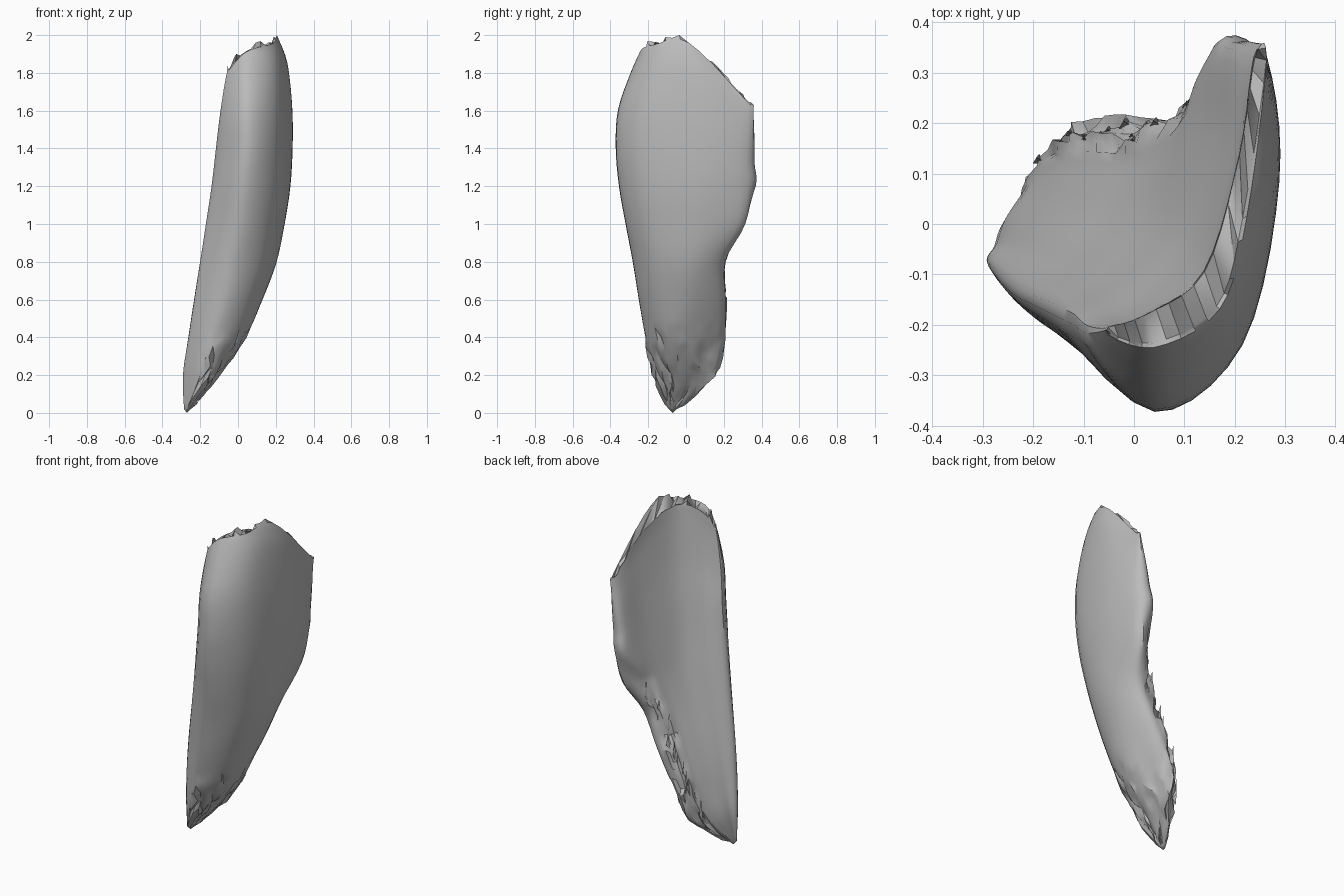
import bpy, bmesh, math, random
from mathutils import Vector

random.seed(4)
cube = bpy.data.objects.get("Cube")
if cube:
    bpy.data.objects.remove(cube)

grey = bpy.data.materials.new("stone grey")
grey.use_nodes = True
COL = (0.5, 0.5, 0.5, 1)
grey.diffuse_color = COL
grey.node_tree.nodes["Principled BSDF"].inputs["Base Color"].default_value = COL

# Cross-sections: height, then x,y of left edge, front, right, outer back, inner back, inner middle
SECTIONS = [
    (0.02, -.285, -.08, -.27, -.09, -.25, -.065, -.255, -.05, -.27, -.05, -.28, -.065),
    (0.20, -.288, -.085, -.20, -.175, -.10, .00, -.12, .15, -.19, .11, -.255, .01),
    (0.40, -.26, -.12, -.14, -.215, .04, -.02, -.04, .19, -.13, .18, -.19, .03),
    (0.60, -.23, -.145, -.08, -.25, .13, .00, .06, .195, -.05, .19, -.125, .02),
    (0.80, -.20, -.16, -.04, -.282, .205, .02, .15, .195, .03, .19, -.06, .01),
    (1.00, -.17, -.175, .00, -.32, .245, .04, .215, .305, .10, .24, .00, .01),
    (1.20, -.14, -.19, .02, -.355, .275, .06, .25, .325, .16, .355, .045, .00),
    (1.40, -.12, -.20, .04, -.372, .287, .08, .262, .32, .18, .35, .08, -.02),
    (1.60, -.10, -.215, .04, -.36, .285, .08, .265, .325, .20, .345, .11, -.05),
    (1.80, -.075, -.215, .04, -.29, .262, .045, .265, .325, .225, .335, .13, -.08),
    (1.92, -.055, -.21, .04, -.235, .215, .01, .262, .325, .24, .33, .14, -.095),
]
# Height of the rim at each point of the loop; the upper part leans to meet it
RIM = [1.82, 1.93, 1.97, 1.98, 1.66, 1.66, 1.85, 1.96, 1.92]
LEAN = 1.2
K, SUB = 5, 4            # steps between section points and between heights


def spline(a, b, c, d, t):
    return 0.5 * (2 * b + (c - a) * t + (2 * a - 5 * b + 4 * c - d) * t * t
                  + (3 * b - a - 3 * c + d) * t ** 3)


def ring(s):
    """Closed smooth loop through one cross-section, hollower towards the rim."""
    l, f, r, bo, bi, m = [Vector((s[i], s[i + 1], s[0])) for i in range(1, 13, 2)]
    mid = (f + r) / 2
    diag = mid + 0.414 * (Vector((r.x, f.y, s[0])) - mid)
    hollow = 0.4 * (s[0] / SECTIONS[-1][0]) ** 4
    hollow_back = ((bi + m) / 2).lerp((r + bo) / 2, hollow)
    hollow_front = ((m + l) / 2).lerp((l + f) / 2, hollow)
    p = [l, f, diag, r, bo, bi, hollow_back, m, hollow_front]
    for v, top in zip(p, RIM):
        if v.z > LEAN:
            v.z = LEAN + (v.z - LEAN) * (top - LEAN) / (SECTIONS[-1][0] - LEAN)
    n = len(p)
    return [spline(p[i - 1], p[i], p[(i + 1) % n], p[(i + 2) % n], j / K)
            for i in range(n) for j in range(K)]


def finish(bm, name):
    bmesh.ops.recalc_face_normals(bm, faces=bm.faces)
    me = bpy.data.meshes.new(name)
    bm.to_mesh(me)
    bm.free()
    me.materials.append(grey)
    ob = bpy.data.objects.new(name, me)
    bpy.context.collection.objects.link(ob)
    bpy.ops.object.select_all(action='DESELECT')
    bpy.context.view_layer.objects.active = ob
    ob.select_set(True)
    bpy.ops.object.shade_smooth_by_angle(angle=math.radians(38))


# Interpolate the sections upward
keys = [ring(s) for s in SECTIONS]
N, last = len(keys[0]), len(keys) - 1
rings = []
for i in range(last):
    quad = (keys[max(i - 1, 0)], keys[i], keys[i + 1], keys[min(i + 2, last)])
    for j in range(SUB):
        rings.append([spline(*c, j / SUB) for c in zip(*quad)])
rings.append(keys[last])

# Chipped lower end and ragged inner back edge
OUT, BACK = 4 * K, 5 * K          # columns of the outer and inner back edge
for row in rings[1:-1]:
    for c, p in enumerate(row):
        if p.z < 0.45 and K < c < BACK:
            p += Vector([random.uniform(-.012, .008) for _ in range(3)])
        if p.z < 1.1 and abs(c - BACK) < 3:
            p += Vector((-.3, .5, .6)) * random.uniform(-.03, .02)

# Jagged top rim, outer and inner edges moving together
for c in range(OUT + 1):
    jag = random.uniform(-.07, .04)
    for p in {c: rings[-1][c], N - c: rings[-1][-c]}.values():
        p.z = min(1.99, p.z + jag + random.uniform(-.01, .01))
rings[-1][3 * K - 1].z = 2.0

# Curved shard body
bm = bmesh.new()
rows = [[bm.verts.new(p) for p in row] for row in rings]
for lo, hi in zip(rows, rows[1:]):
    for c in range(N):
        d = (c + 1) % N
        bm.faces.new((lo[c], lo[d], hi[d], hi[c]))
tip = bm.verts.new((-.27, -.07, 0))
for c in range(N):
    bm.faces.new((tip, rows[0][(c + 1) % N], rows[0][c]))

# Thin rim strip joining the outer and inner edges
top = rows[-1]
bm.faces.new((top[0], top[1], top[-1]))
for c in range(1, OUT):
    bm.faces.new((top[c], top[c + 1], top[-c - 1], top[-c]))
bm.faces.new(top[OUT:BACK + 1])
bmesh.ops.triangulate(bm, faces=[f for f in bm.faces if f.calc_center_median().z < .45
                                 or all(v in top for v in f.verts)])
finish(bm, "shard_body")

# Thin upright splinters along the ragged back edge
bm = bmesh.new()
for row in rings[5:21]:
    base = row[BACK + random.choice((-1, 0, 1))]
    w, h = random.uniform(.008, .016), random.uniform(.04, .08)
    corners = [(-w, -w, -h), (w, -w, -h * .6), (0, w * .5, -h * .3), (-w * .4, 0, h)]
    v = [bm.verts.new(base + Vector(o)) for o in corners]
    for tri in ((0, 1, 2), (0, 1, 3), (1, 2, 3), (2, 0, 3)):
        bm.faces.new([v[i] for i in tri])
finish(bm, "edge_splinters")
